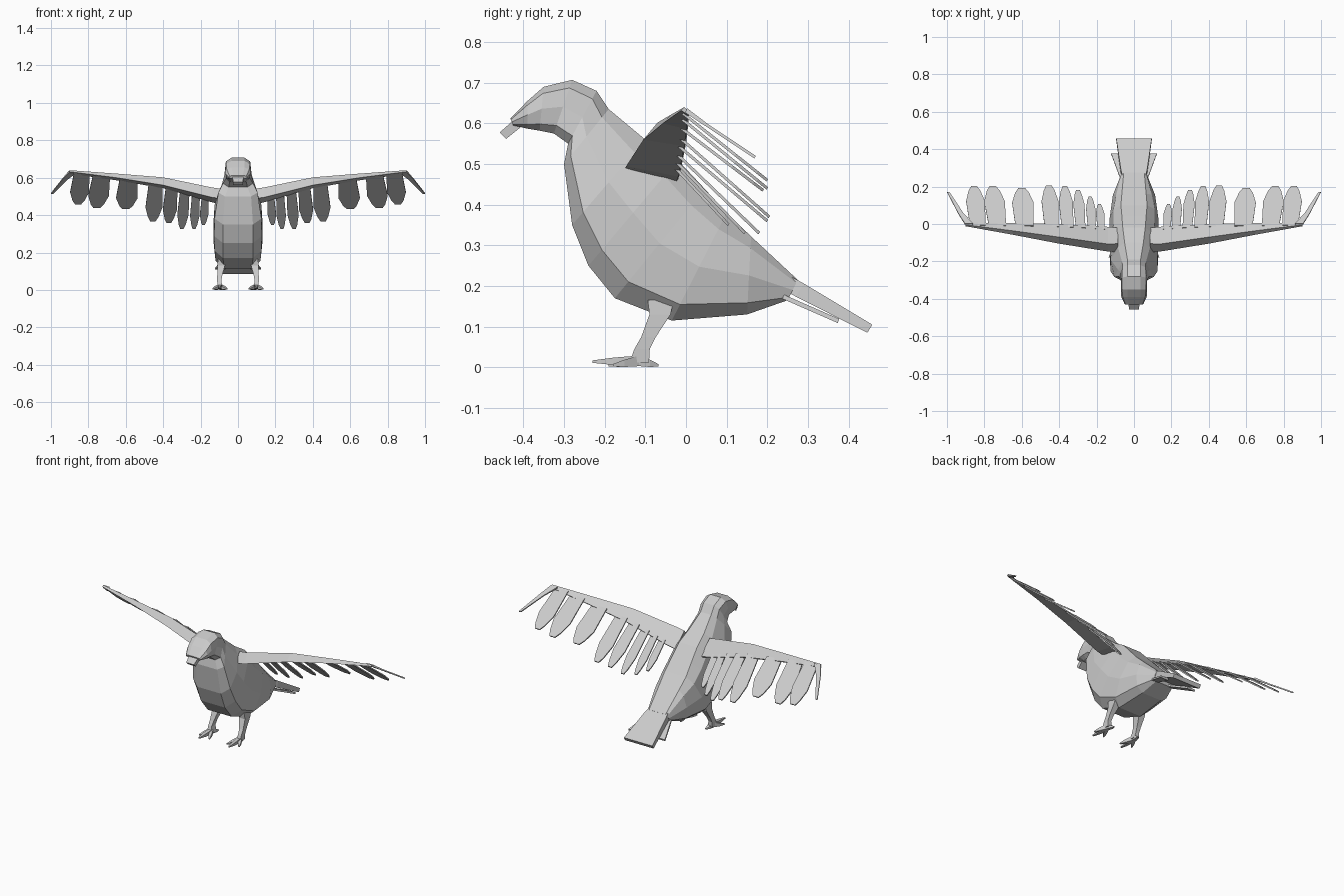
import bpy, bmesh
from mathutils import Vector

grey = bpy.data.materials.new("plain grey")
grey.diffuse_color = (0.6, 0.6, 0.6, 1)


def finish(name, bm):
    bmesh.ops.recalc_face_normals(bm, faces=bm.faces[:])
    me = bpy.data.meshes.new(name)
    bm.to_mesh(me)
    bm.free()
    me.materials.append(grey)
    bpy.context.collection.objects.link(bpy.data.objects.new(name, me))


def loft(name, rings):
    """Skin a list of closed rings that share a point count, capping both ends."""
    bm = bmesh.new()
    vs = [[bm.verts.new(p) for p in r] for r in rings]
    n = len(vs[0])
    for a, b in zip(vs, vs[1:]):
        for i in range(n):
            j = (i + 1) % n
            bm.faces.new((a[i], a[j], b[j], b[i]))
    bm.faces.new(vs[0])
    bm.faces.new(vs[-1])
    finish(name, bm)


def box_ring(x, y, z, hx, dy, dz):
    """Four-sided ring with half width hx and a half thickness along (dy, dz)."""
    return [(x - hx, y - dy, z - dz), (x + hx, y - dy, z - dz),
            (x + hx, y + dy, z + dz), (x - hx, y + dy, z + dz)]


def feather(name, base, tip, w):
    """Thin blunt petal from base to tip, wide along x."""
    b, t = Vector(base), Vector(tip)
    rings = []
    for f, k in ((0, 0.42), (0.3, 0.46), (0.62, 0.5), (0.88, 0.32), (1, 0.16)):
        p = b.lerp(t, f)
        rings.append(box_ring(*p, w * k, 0.002, 0.003))
    loft(name, rings)


# Body and head: top point, bottom point (y, z), half widths from top to bottom
body = [
    ((-0.432, 0.612), (-0.425, 0.595), 0.025, 0.045, 0.05, 0.045, 0.03),
    ((-0.39, 0.655), (-0.39, 0.587), 0.035, 0.06, 0.068, 0.06, 0.035),
    ((-0.35, 0.69), (-0.36, 0.582), 0.035, 0.064, 0.07, 0.062, 0.04),
    ((-0.28, 0.707), (-0.325, 0.575), 0.035, 0.065, 0.07, 0.065, 0.045),
    ((-0.22, 0.68), (-0.29, 0.55), 0.035, 0.062, 0.073, 0.08, 0.05),
    ((-0.19, 0.635), (-0.30, 0.50), 0.035, 0.063, 0.085, 0.105, 0.07),
    ((-0.10, 0.56), (-0.28, 0.35), 0.05, 0.085, 0.125, 0.125, 0.08),
    ((-0.02, 0.51), (-0.24, 0.25), 0.06, 0.105, 0.13, 0.128, 0.08),
    ((0.045, 0.44), (-0.175, 0.17), 0.065, 0.11, 0.13, 0.125, 0.08),
    ((0.10, 0.38), (-0.035, 0.115), 0.07, 0.11, 0.13, 0.12, 0.075),
    ((0.16, 0.322), (0.15, 0.13), 0.065, 0.095, 0.113, 0.105, 0.065),
    ((0.275, 0.215), (0.25, 0.165), 0.055, 0.066, 0.07, 0.066, 0.05),
]
rings = []
for top, bot, *widths in body:
    t, b = Vector((0, *top)), Vector((0, *bot))
    half = [t.lerp(b, f) + Vector((w, 0, 0))
            for f, w in zip((0, 0.15, 0.5, 0.85, 1), widths)]
    rings.append(half + [Vector((-p.x, p.y, p.z)) for p in reversed(half)])
loft("body", rings)

# Beak
loft("beak", [box_ring(0, -0.40, 0.612, 0.032, 0.009, -0.009),
              box_ring(0, -0.45, 0.57, 0.026, 0.008, -0.008)])

# Tail fan
loft("tail", [box_ring(0, 0.24, 0.212, 0.06, 0.01, 0.016),
              box_ring(0, 0.28, 0.19, 0.07, 0.01, 0.016),
              box_ring(0, 0.452, 0.095, 0.095, 0.006, 0.01)])

# Wing stations: x, front lower edge, front upper edge, trailing edge (y, z)
stations = [
    (0.085, (-0.15, 0.488), (-0.105, 0.54), (-0.02, 0.462)),
    (0.14, (-0.147, 0.495), (-0.107, 0.548), (-0.015, 0.475)),
    (0.40, (-0.105, 0.56), (-0.07, 0.602), (0.0, 0.55)),
    (0.65, (-0.057, 0.6), (-0.036, 0.622), (0.005, 0.592)),
    (0.90, (-0.012, 0.632), (-0.004, 0.64), (0.008, 0.627)),
]


def trailing(x):
    """Trailing edge point of the wing at x."""
    for a, b in zip(stations, stations[1:]):
        if x <= b[0]:
            p = Vector((a[0], *a[3])).lerp(Vector((b[0], *b[3])),
                                           (x - a[0]) / (b[0] - a[0]))
            return p
    return Vector((b[0], *b[3]))


# Feathers: base x, tip x, tip y, tip z, width
feathers = [
    (0.835, 0.855, 0.20, 0.46, 0.10), (0.73, 0.755, 0.20, 0.44, 0.11),
    (0.585, 0.60, 0.19, 0.435, 0.115), (0.44, 0.455, 0.205, 0.37, 0.09),
    (0.355, 0.37, 0.20, 0.36, 0.075), (0.285, 0.30, 0.18, 0.33, 0.06),
    (0.225, 0.235, 0.145, 0.33, 0.05), (0.175, 0.185, 0.105, 0.35, 0.045),
]

for s, side in ((1, "left"), (-1, "right")):
    # Wing blade
    loft(f"{side}_wing", [[(s * x, *lo), (s * x, *up), (s * x, *tr),
                           (s * x, tr[0] - 0.004, tr[1] - 0.006)]
                          for x, lo, up, tr in stations])
    # Wing feathers
    for i, (bx, tx, ty, tz, w) in enumerate(feathers):
        p = trailing(bx)
        feather(f"{side}_wing_feather_{i + 1}",
                (s * bx, p.y - 0.015, p.z + 0.007), (s * tx, ty, tz), w)
    # Swept wing tip
    loft(f"{side}_wing_tip", [box_ring(s * 0.882, 0.0, 0.632, 0.022, 0.003, 0.005),
                              box_ring(s * 0.925, 0.055, 0.593, 0.014, 0.002, 0.003),
                              box_ring(s * 0.993, 0.17, 0.517, 0.006, 0.002, 0.003)])
    # Feather under the tail
    loft(f"{side}_under_tail_feather",
         [box_ring(s * 0.045, 0.22, 0.182, 0.02, 0.002, 0.005),
          box_ring(s * 0.095, 0.375, 0.114, 0.027, 0.002, 0.005)])

    # Leg: x, y, z, half width, half depth
    leg = [(0.085, -0.062, 0.165, 0.022, 0.032), (0.09, -0.064, 0.13, 0.02, 0.026),
           (0.098, -0.092, 0.075, 0.013, 0.018), (0.1, -0.108, 0.045, 0.011, 0.019),
           (0.095, -0.115, 0.012, 0.015, 0.024)]
    loft(f"{side}_leg", [box_ring(s * x, y, z, hx, dy, 0) for x, y, z, hx, dy in leg])

    # Toes, three ahead and one behind
    for name, x, y, z in (("inner", 0.06, -0.19, 0.005), ("middle", 0.1, -0.23, 0.014),
                          ("outer", 0.132, -0.18, 0.005), ("hind", 0.085, -0.068, 0.005)):
        a, b = Vector((s * 0.096, -0.115, 0.016)), Vector((s * x, y, z))
        loft(f"{side}_{name}_toe", [box_ring(*a, 0.011, 0, 0.013),
                                    box_ring(*a.lerp(b, 0.55), 0.01, 0, 0.009),
                                    box_ring(*b, 0.004, 0, 0.003)])
